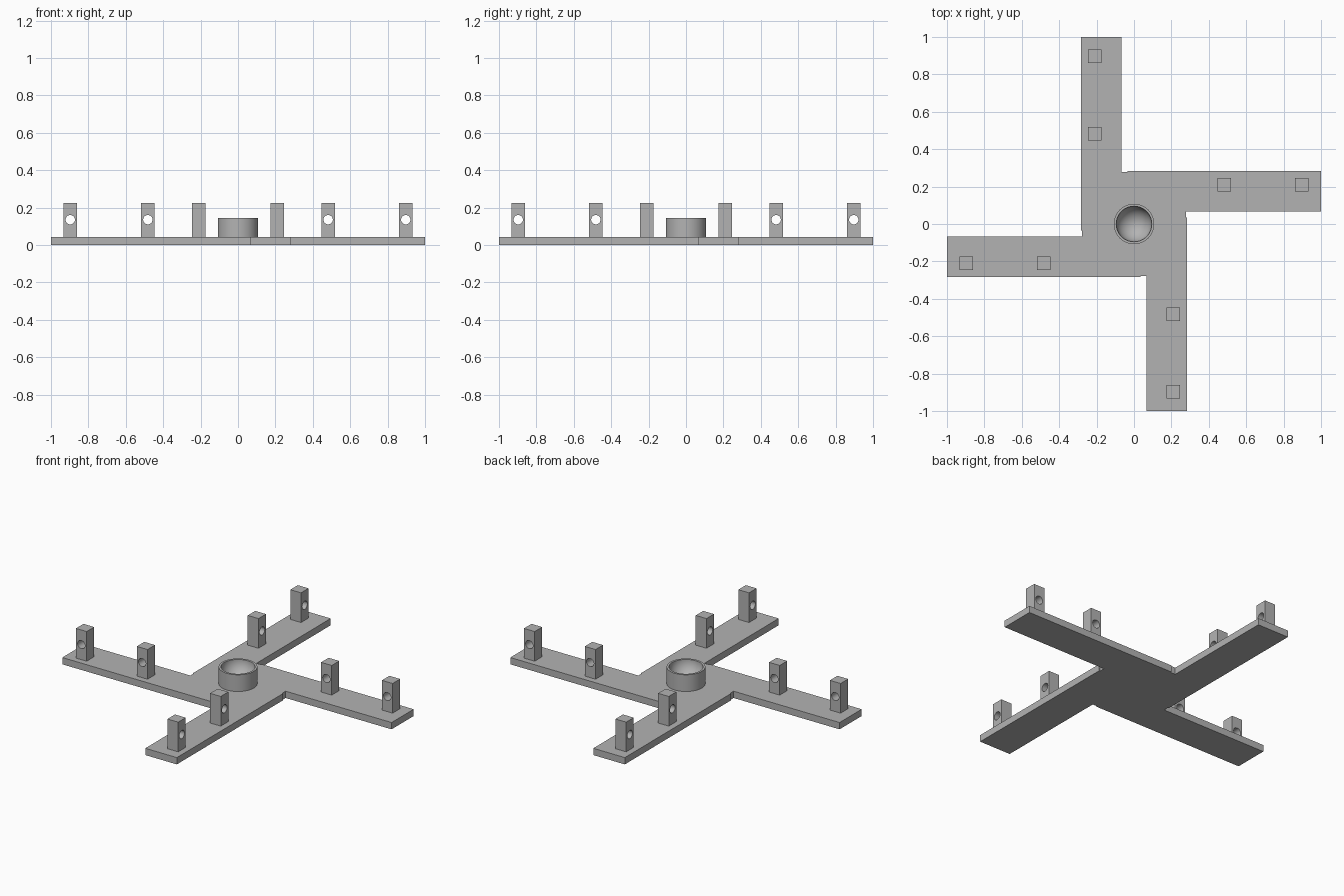
import bpy, bmesh
from math import pi, sin, cos, radians
from mathutils import Matrix, Vector

cube = bpy.data.objects.get("Cube")
if cube:
    bpy.data.objects.remove(cube, do_unlink=True)

THICK = 0.042        # base plate thickness
ARM_IN, ARM_OUT = 0.068, 0.283
POST, POST_TOP = 0.073, 0.225
HOLE_Z, HOLE_R = 0.135, 0.025
CUP_R, BOWL_R, CUP_TOP = 0.108, 0.095, 0.145

grey = bpy.data.materials.new("plain grey")
grey.use_nodes = True
grey.diffuse_color = (0.45, 0.45, 0.45, 1)
grey.node_tree.nodes["Principled BSDF"].inputs["Base Color"].default_value = grey.diffuse_color


def finish(bm, name):
    bmesh.ops.recalc_face_normals(bm, faces=bm.faces)
    mesh = bpy.data.meshes.new(name)
    bm.to_mesh(mesh)
    bm.free()
    mesh.materials.append(grey)
    obj = bpy.data.objects.new(name, mesh)
    bpy.context.collection.objects.link(obj)
    return obj


def smooth(obj):
    bpy.ops.object.select_all(action='DESELECT')
    obj.select_set(True)
    bpy.context.view_layer.objects.active = obj
    bpy.ops.object.shade_smooth_by_angle(angle=radians(30))


# Pinwheel base plate: one arm outline turned four times, then extruded
arm = [(1, ARM_IN), (1, ARM_OUT), (-0.035, ARM_OUT), (-0.035, 0.277), (-ARM_IN, 0.277)]
bm = bmesh.new()
outline = [bm.verts.new(Matrix.Rotation(k * pi / 2, 3, 'Z') @ Vector((x, y, 0)))
           for k in range(4) for x, y in arm]
face = bm.faces.new(outline)
top = bmesh.ops.extrude_face_region(bm, geom=[face])["geom"]
bmesh.ops.translate(bm, vec=(0, 0, THICK),
                    verts=[v for v in top if isinstance(v, bmesh.types.BMVert)])
finish(bm, "base_plate")

# Round socket with a hemispherical bowl, turned from a profile
profile = [(CUP_R, THICK - 0.005), (CUP_R, CUP_TOP)]
profile += [(BOWL_R * cos(a), CUP_TOP - BOWL_R * sin(a))
            for a in (i * pi / 32 for i in range(17))]
bm = bmesh.new()
verts = [bm.verts.new((r, 0, z)) for r, z in profile]
edges = [bm.edges.new(pair) for pair in zip(verts, verts[1:])]
bmesh.ops.spin(bm, geom=verts + edges, cent=(0, 0, 0), axis=(0, 0, 1),
               angle=2 * pi, steps=64)
bmesh.ops.remove_doubles(bm, verts=bm.verts, dist=0.0001)
socket = finish(bm, "ball_socket")
# Bowl faces must look inward and up
socket.data.update()
if max(socket.data.polygons, key=lambda p: p.normal.z).normal.z < 0.5:
    socket.data.flip_normals()
smooth(socket)


def make_post_mesh():
    """Square post with a round cross hole, from a filled outline."""
    curve = bpy.data.curves.new("post_outline", 'CURVE')
    curve.dimensions, curve.fill_mode, curve.extrude = '2D', 'BOTH', POST / 2
    h = POST / 2
    rect = [(-h, THICK), (h, THICK), (h, POST_TOP), (-h, POST_TOP)]
    hole = [(HOLE_R * cos(i * pi / 16), HOLE_Z + HOLE_R * sin(i * pi / 16))
            for i in range(32)]
    for pts in (rect, hole):
        spline = curve.splines.new('POLY')
        spline.points.add(len(pts) - 1)
        spline.use_cyclic_u = True
        for p, (x, y) in zip(spline.points, pts):
            p.co = (x, y, 0, 1)
    helper = bpy.data.objects.new("post_outline", curve)
    bpy.context.collection.objects.link(helper)
    bpy.context.view_layer.update()
    mesh = bpy.data.meshes.new_from_object(
        helper.evaluated_get(bpy.context.evaluated_depsgraph_get()))
    bpy.data.objects.remove(helper, do_unlink=True)
    bm = bmesh.new()
    bm.from_mesh(mesh)
    bmesh.ops.remove_doubles(bm, verts=bm.verts, dist=0.0001)
    bmesh.ops.rotate(bm, verts=bm.verts, matrix=Matrix.Rotation(pi / 2, 3, 'X'))
    return bm


# Two drilled posts on each arm, holes running across the arm
post_bm = make_post_mesh()
for k, side in enumerate(("left", "back", "right", "front")):
    for place, dist in (("inner", 0.482), ("outer", 0.897)):
        post = finish(post_bm.copy(), f"{side}_{place}_post")
        post.data.transform(Matrix.Rotation(k * pi / 2, 4, 'Z')
                            @ Matrix.Translation((dist, 0.209, 0)))
        smooth(post)
post_bm.free()
